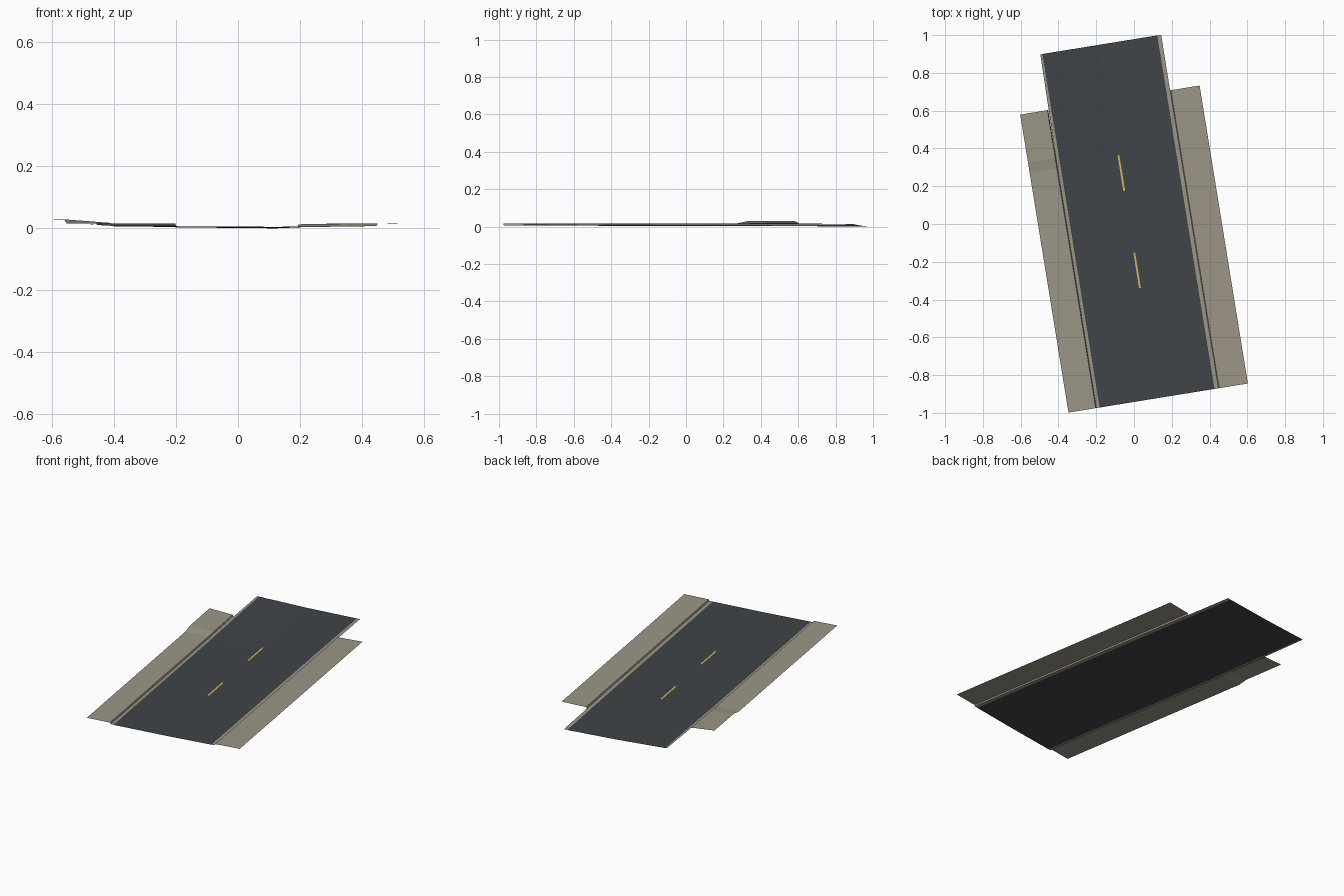
import bpy, math

if "Cube" in bpy.data.objects:
    bpy.data.objects.remove(bpy.data.objects["Cube"])

ANG = math.radians(9.2)          # road heading relative to the y axis
CA, SA = math.cos(ANG), math.sin(ANG)


def material(name, rgb):
    m = bpy.data.materials.new(name)
    m.diffuse_color = (*rgb, 1)
    m.use_nodes = True
    m.node_tree.nodes["Principled BSDF"].inputs["Base Color"].default_value = m.diffuse_color
    return m


asphalt = material("asphalt grey", (0.050, 0.058, 0.065))
concrete = material("concrete tan", (0.33, 0.305, 0.24))
paint = material("lane yellow", (0.66, 0.46, 0.11))


def sheet(name, mat, rows):
    """Loft upward-facing strips; each row is (t along road, [(s across, z), ...])."""
    n = len(rows[0][1])
    verts = [(s * CA - t * SA, s * SA + t * CA, z) for t, prof in rows for s, z in prof]
    faces = [(r * n + c, r * n + c + 1, (r + 1) * n + c + 1, (r + 1) * n + c)
             for r in range(len(rows) - 1) for c in range(n - 1)]
    me = bpy.data.meshes.new(name)
    me.from_pydata(verts, [], faces)
    me.materials.append(mat)
    ob = bpy.data.objects.new(name, me)
    bpy.context.collection.objects.link(ob)
    return ob


NEAR, WALK_END, FAR = -0.93, 0.668, 0.966
L, C, R = -0.335, -0.026, 0.281          # road edges and centre line
# road heights (left, centre, right) at stations along its length
ROAD = [(NEAR, .006, .005, .007), (0.36, .006, .004, .004),
        (0.41, .008, .004, .004), (FAR, .012, .003, .0)]


def road_z(t):
    """Interpolated heights of the road at t."""
    for a, b in zip(ROAD, ROAD[1:]):
        if t <= b[0]:
            k = (t - a[0]) / (b[0] - a[0])
            return [a[i] + k * (b[i] - a[i]) for i in (1, 2, 3)]
    return list(ROAD[-1][1:])


# carriageway, slightly dished towards the centre
sheet("road_surface", asphalt,
      [(t, [(L, a), (C, b), (R, c)]) for t, a, b, c in ROAD])

# gutters along both edges
sheet("left_gutter", concrete,
      [(t, [(-.352 + (.006 if t == FAR else 0), a + .001), (L, a)]) for t, a, b, c in ROAD])
sheet("right_gutter", concrete,
      [(t, [(R, c), (.302, c + .001)]) for t, a, b, c in ROAD])

# left pavement with curb riser, ramping up at its outer edge
left = [(NEAR, .016, .016), (0.355, .016, .016), (0.41, .029, .018), (WALK_END, .030, .019)]
sheet("left_sidewalk", concrete,
      [(t, [(-.502, o), (-.356, i), (-.352, road_z(t)[0] + .001)]) for t, o, i in left])

# right pavement with curb riser
right = [(NEAR, .017, .016), (0.36, .016, .014), (WALK_END, .016, .013)]
sheet("right_sidewalk", concrete,
      [(t, [(.302, road_z(t)[2] + .001), (.306, i), (.46, o)]) for t, o, i in right])

# painted centre dashes
for i, (t0, t1) in enumerate(((-.340, -.148), (.181, .373))):
    rows = [(t, [(-.028, road_z(t)[1] + .0012), (-.018, road_z(t)[1] + .0012)])
            for t in (t0, t1)]
    sheet(f"lane_dash_{i + 1}", paint, rows)
